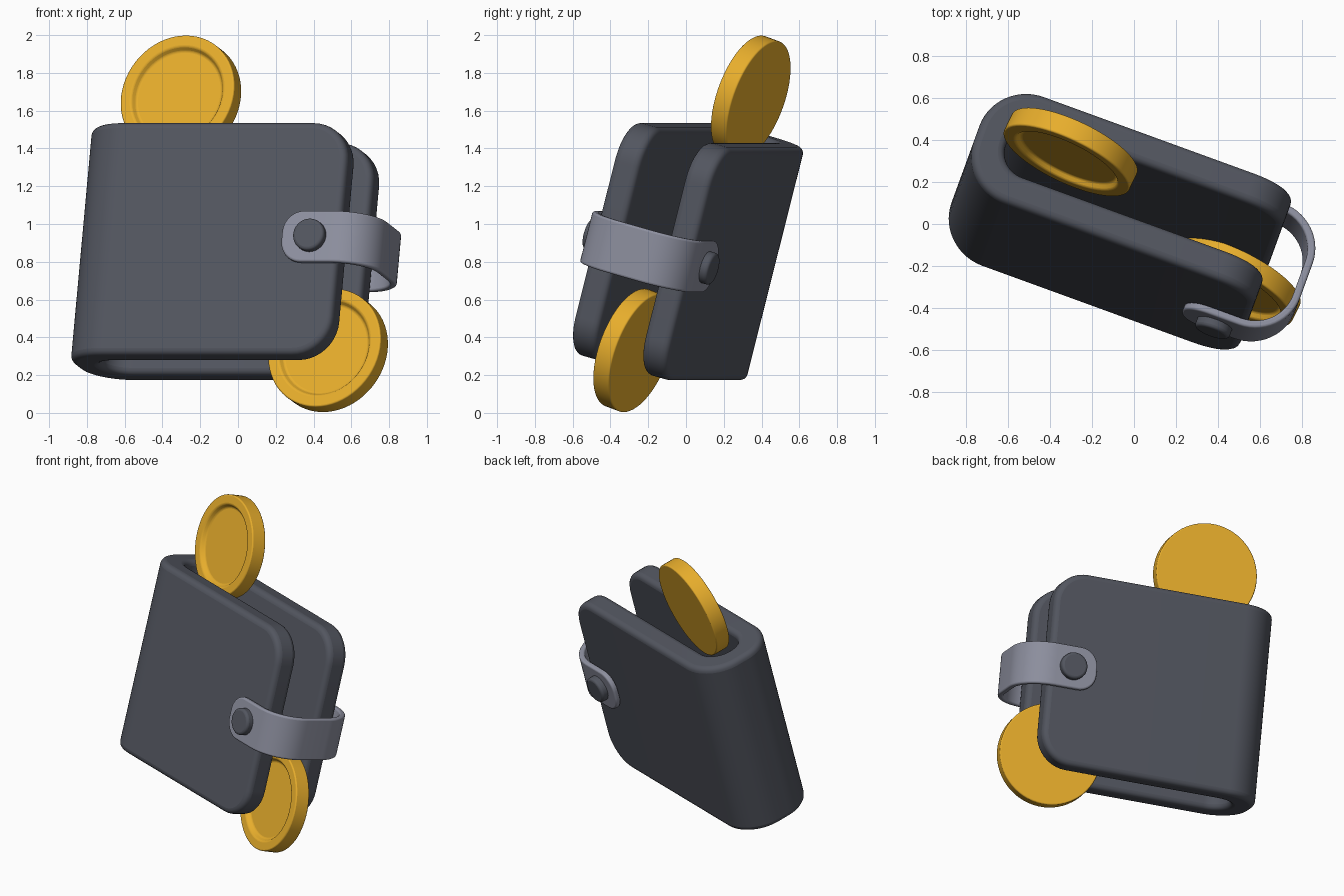
import bpy, bmesh
from math import sin, cos, pi, radians
from mathutils import Matrix, Vector

if "Cube" in bpy.data.objects:
    bpy.data.objects.remove(bpy.data.objects["Cube"])


def material(name, rgb):
    m = bpy.data.materials.new(name)
    m.diffuse_color = (*rgb, 1)
    m.use_nodes = True
    m.node_tree.nodes["Principled BSDF"].inputs["Base Color"].default_value = m.diffuse_color
    return m


LEATHER = material("dark_leather", (0.085, 0.092, 0.115))
STRAP = material("strap_leather", (0.27, 0.28, 0.35))
GOLD = material("gold", (0.80, 0.42, 0.025))

# Leaning pose shared by the wallet, strap and buttons
POSE = (Matrix.Translation((-0.088, 0.025, 0.854))
        @ Matrix.Rotation(radians(-20), 4, 'Z') @ Matrix.Rotation(radians(-15), 4, 'X'))


def finish(name, bm, mat, matrix, bevel=0.0, segments=4):
    bmesh.ops.recalc_face_normals(bm, faces=bm.faces)
    me = bpy.data.meshes.new(name)
    bm.to_mesh(me)
    bm.free()
    me.materials.append(mat)
    ob = bpy.data.objects.new(name, me)
    bpy.context.collection.objects.link(ob)
    ob.matrix_world = matrix
    if bevel:
        mod = ob.modifiers.new("soft_edges", 'BEVEL')
        mod.width, mod.segments = bevel, segments
        mod.limit_method, mod.angle_limit = 'ANGLE', radians(40)
    bpy.ops.object.select_all(action='DESELECT')
    ob.select_set(True)
    bpy.context.view_layer.objects.active = ob
    bpy.ops.object.shade_smooth_by_angle(angle=radians(35))
    return ob


def half_loop(x_fold, half, r, side, n=14):
    """Two rounded corners at the closed end, from -y round to +y."""
    pts = []
    for sy in (-1, 1):
        for i in range(n + 1):
            a = pi / 2 * i / n
            if sy > 0:
                a = pi / 2 - a
            pts.append((x_fold - side * r * (1 - sin(a)), sy * (half - r + r * cos(a))))
    return pts


def folded_sheet(name, x_open, x_fold, half, thick, height, r_out, r_in,
                 corner, mat, bevel):
    """U-shaped sheet open at x_open, with rounded corners on its two free ends."""
    side = 1 if x_fold > x_open else -1
    outer = half_loop(x_fold, half, r_out, side)
    inner = half_loop(x_fold - side * thick, half - thick, r_in, side)
    pts = ([(x_open, -half)] + outer + [(x_open, half), (x_open, half - thick)]
           + inner[::-1] + [(x_open, thick - half)])
    bm = bmesh.new()
    face = bm.faces.new([bm.verts.new((x, y, -height / 2)) for x, y in pts])
    ext = bmesh.ops.extrude_face_region(bm, geom=[face])
    bmesh.ops.translate(bm, vec=(0, 0, height),
                        verts=[v for v in ext["geom"] if isinstance(v, bmesh.types.BMVert)])
    ends = [e for e in bm.edges
            if all(abs(v.co.x - x_open) < 1e-5 for v in e.verts)
            and abs(e.verts[0].co.z - e.verts[1].co.z) < 1e-5]
    bmesh.ops.bevel(bm, geom=ends, offset=corner, segments=10, profile=0.5,
                    affect='EDGES', clamp_overlap=False)
    return finish(name, bm, mat, POSE, bevel)


def lathe(name, profile, mat, matrix, bevel, steps=64):
    """Closed round part turned about its local z axis."""
    bm = bmesh.new()
    rings = [[bm.verts.new((r * cos(2 * pi * i / steps), r * sin(2 * pi * i / steps), z))
              for i in range(steps)] for r, z in profile]
    for a, b in zip(rings, rings[1:]):
        for i in range(steps):
            j = (i + 1) % steps
            bm.faces.new((a[i], a[j], b[j], b[i]))
    bm.faces.new(rings[0])
    bm.faces.new(rings[-1])
    return finish(name, bm, mat, matrix, bevel, 3)


# Wallet body, folded on the left
folded_sheet("wallet_body", 0.76, -0.76, 0.28, 0.15, 1.275, 0.24, 0.125,
             0.21, LEATHER, 0.035)

# Closing strap around the open side
folded_sheet("strap", 0.45, 0.955, 0.32, 0.037, 0.28, 0.23, 0.195,
             0.115, STRAP, 0.012)

# Snap buttons, front and back
for name, s in (("front_button", -1), ("back_button", 1)):
    place = (POSE @ Matrix.Translation((0.615, s * 0.30, 0))
             @ Matrix.Rotation(radians(-90 * s), 4, 'X'))
    lathe(name, [(0.087, 0), (0.087, 0.065)], LEATHER, place, 0.016, 40)

# Coins with a raised rim and a sunken front
R = 0.33
coin_profile = [(R, -0.05), (R, 0.05), (0.268, 0.05), (0.248, 0.022)]
for name, loc, front in (("upper_coin", (-0.302, 0.343, 1.671), (-0.41, -0.855, 0.316)),
                         ("lower_coin", (0.477, -0.275, 0.331), (-0.43, -0.845, 0.316))):
    turn = Vector(front).to_track_quat('Z', 'Y').to_matrix().to_4x4()
    lathe(name, coin_profile, GOLD, Matrix.Translation(loc) @ turn, 0.008)
